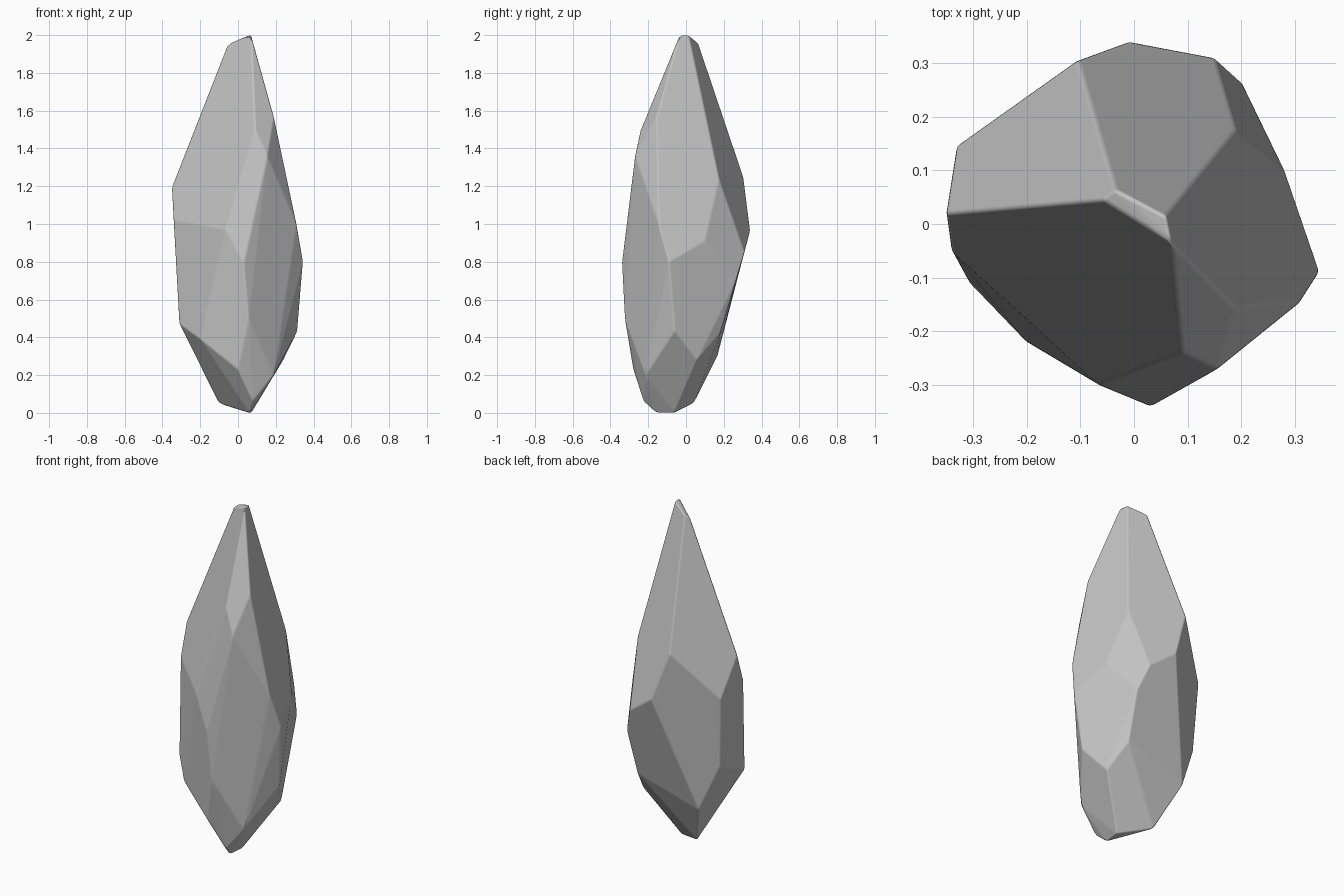
import bpy
import bmesh
from math import radians

# Remove the default cube only
default_cube = bpy.data.objects.get("Cube")
if default_cube:
    bpy.data.objects.remove(default_cube, do_unlink=True)


def make_material(name, colour):
    """Plain matte material with one flat colour."""
    material = bpy.data.materials.new(name)
    material.use_nodes = True
    material.diffuse_color = colour
    shader = material.node_tree.nodes["Principled BSDF"]
    shader.inputs["Base Color"].default_value = colour
    shader.inputs["Roughness"].default_value = 0.8
    return material


def make_faceted_stone(name, corner_tiers, material):
    """Wrap the corners in a convex shell and merge nearly flat facets."""
    bm = bmesh.new()
    for tier in corner_tiers:
        for corner in tier:
            bm.verts.new(corner)
    hull = bmesh.ops.convex_hull(bm, input=bm.verts[:], use_existing_faces=False)
    unused = {v for v in hull["geom_interior"] if isinstance(v, bmesh.types.BMVert)}
    bmesh.ops.delete(bm, geom=list(unused), context="VERTS")
    bmesh.ops.dissolve_limit(bm, angle_limit=radians(6),
                             verts=bm.verts[:], edges=bm.edges[:])
    bmesh.ops.recalc_face_normals(bm, faces=bm.faces[:])
    for face in bm.faces:
        face.smooth = True

    mesh = bpy.data.meshes.new(name)
    bm.to_mesh(mesh)
    bm.free()
    mesh.materials.append(material)
    stone = bpy.data.objects.new(name, mesh)
    bpy.context.collection.objects.link(stone)
    return stone


def soften_edges(stone, width):
    """Narrow worn edges, leaving the facets themselves flat."""
    bevel = stone.modifiers.new("worn_edges", "BEVEL")
    bevel.width = width
    bevel.segments = 2
    bevel.limit_method = "ANGLE"
    bevel.angle_limit = radians(5)
    bevel.harden_normals = True


# Narrow slanted cap
tip = [(.06, .015, 2), (.07, -.035, 2), (-.035, .065, 1.96), (-.06, .045, 1.94)]

# Shoulder where the long upper facets end
shoulder = [(.19, -.155, 1.57), (.09, -.24, 1.5), (.155, -.27, 1.36),
            (-.105, .305, 1.25), (.19, .175, 1.24), (-.35, .02, 1.2)]

# Widest belt of the stone
belt = [(-.34, -.05, 1.02), (.31, -.145, 1), (-.33, .145, .98),
        (-.065, -.3, .97), (-.01, .34, .97), (.28, .1, .91),
        (.15, .31, .85), (.345, -.09, .8), (.03, -.34, .79), (.2, .265, .7)]

# Lower belt where the stone turns inward
lower_belt = [(-.31, .123, .57), (.055, -.325, .5), (-.31, -.105, .47),
              (.315, -.06, .435), (.19, .18, .42), (-.2, -.22, .39),
              (-.2, .166, .3), (.24, .06, .28), (0, -.28, .23), (.19, -.215, .2)]

# Small blunt foot
foot = [(-.1, .04, .05), (.08, -.225, .06), (.07, -.06, 0), (.06, -.16, 0)]

grey_stone = make_material("grey_stone", (.55, .55, .55, 1))
crystal = make_faceted_stone("crystal_stone",
                             [tip, shoulder, belt, lower_belt, foot], grey_stone)
soften_edges(crystal, .008)
